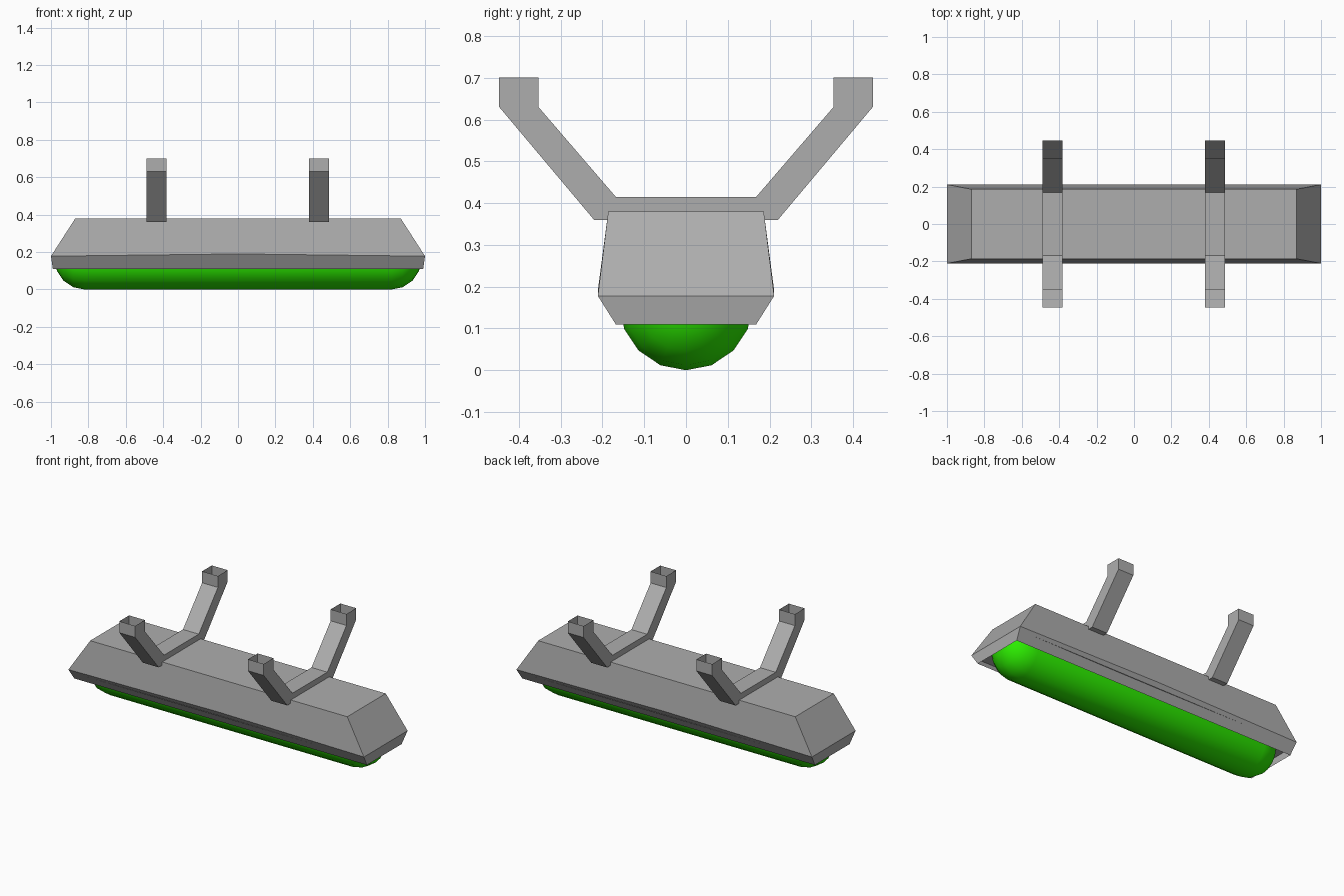
import bpy, bmesh
from math import sin, cos, pi

if "Cube" in bpy.data.objects:
    bpy.data.objects.remove(bpy.data.objects["Cube"])


def make_object(name, verts, faces, mat):
    mesh = bpy.data.meshes.new(name)
    mesh.from_pydata(verts, [], faces)
    bm = bmesh.new()
    bm.from_mesh(mesh)
    bmesh.ops.remove_doubles(bm, verts=bm.verts, dist=1e-5)
    bmesh.ops.recalc_face_normals(bm, faces=bm.faces)
    bm.to_mesh(mesh)
    bm.free()
    mesh.materials.append(mat)
    obj = bpy.data.objects.new(name, mesh)
    bpy.context.collection.objects.link(obj)
    return obj


def material(name, color):
    mat = bpy.data.materials.new(name)
    mat.diffuse_color = (*color, 1)
    mat.use_nodes = True
    mat.node_tree.nodes["Principled BSDF"].inputs["Base Color"].default_value = mat.diffuse_color
    return mat


def bridge(a, b, n, closed=True):
    """Quads between two rings of n vertices starting at indices a and b."""
    return [(a + i, a + (i + 1) % n, b + (i + 1) % n, b + i)
            for i in range(n if closed else n - 1)]


grey = material("dark_grey", (0.42, 0.42, 0.42))
green = material("green_light", (0.025, 0.85, 0.0))


# Housing: tapered shell with a slight rise mid-length
def ring(x, y, z, z_mid):
    return [(-x, -y, z), (0, -y, z_mid), (x, -y, z),
            (x, y, z), (0, y, z_mid), (-x, y, z)]


verts = (ring(0.99, 0.168, 0.11, 0.11) + ring(1.0, 0.211, 0.178, 0.19)
         + ring(0.87, 0.186, 0.38, 0.38))
faces = bridge(0, 6, 6) + bridge(6, 12, 6) + [tuple(range(12, 18))]
make_object("housing", verts, faces, grey)

# Recessed plate that the lamp is seated in
make_object("lamp_plate", ring(0.997, 0.199, 0.16, 0.16), [(5, 4, 3, 2, 1, 0)], grey)

# Lamp tube: lower half of a capsule lying along x
R, HALF, SIDES = 0.16, 0.82, 8
verts, faces = [], []
rings = [(s, s * k * pi / 8) for s, ks in ((-1, (4, 3, 2, 1, 0)), (1, (0, 1, 2, 3, 4)))
         for k in ks]
for s, a in rings:
    x, r = s * HALF + R * sin(a), R * cos(a)
    verts += [(x, r * cos(pi * i / SIDES), R - r * sin(pi * i / SIDES))
              for i in range(SIDES + 1)]
for j in range(len(rings) - 1):
    faces += bridge(j * (SIDES + 1), (j + 1) * (SIDES + 1), SIDES + 1, closed=False)
lamp = make_object("lamp_tube", verts, faces, green)
lamp.data.shade_smooth()

# Brackets: bent square tubes with open upper ends
half_path = [((0.447, 0.70), (0.353, 0.70)),
             ((0.447, 0.63), (0.353, 0.63)),
             ((0.22, 0.36), (0.168, 0.415))]
path = half_path + [((-o[0], o[1]), (-i[0], i[1])) for o, i in reversed(half_path)]
for side, cx in (("left", -0.4365), ("right", 0.4335)):
    x0, x1 = cx - 0.0535, cx + 0.0535
    verts, faces = [], []
    for o, i in path:
        verts += [(x0, *o), (x1, *o), (x1, *i), (x0, *i)]
    for j in range(len(path) - 1):
        faces += bridge(4 * j, 4 * j + 4, 4)
    make_object(side + "_bracket", verts, faces, grey)
